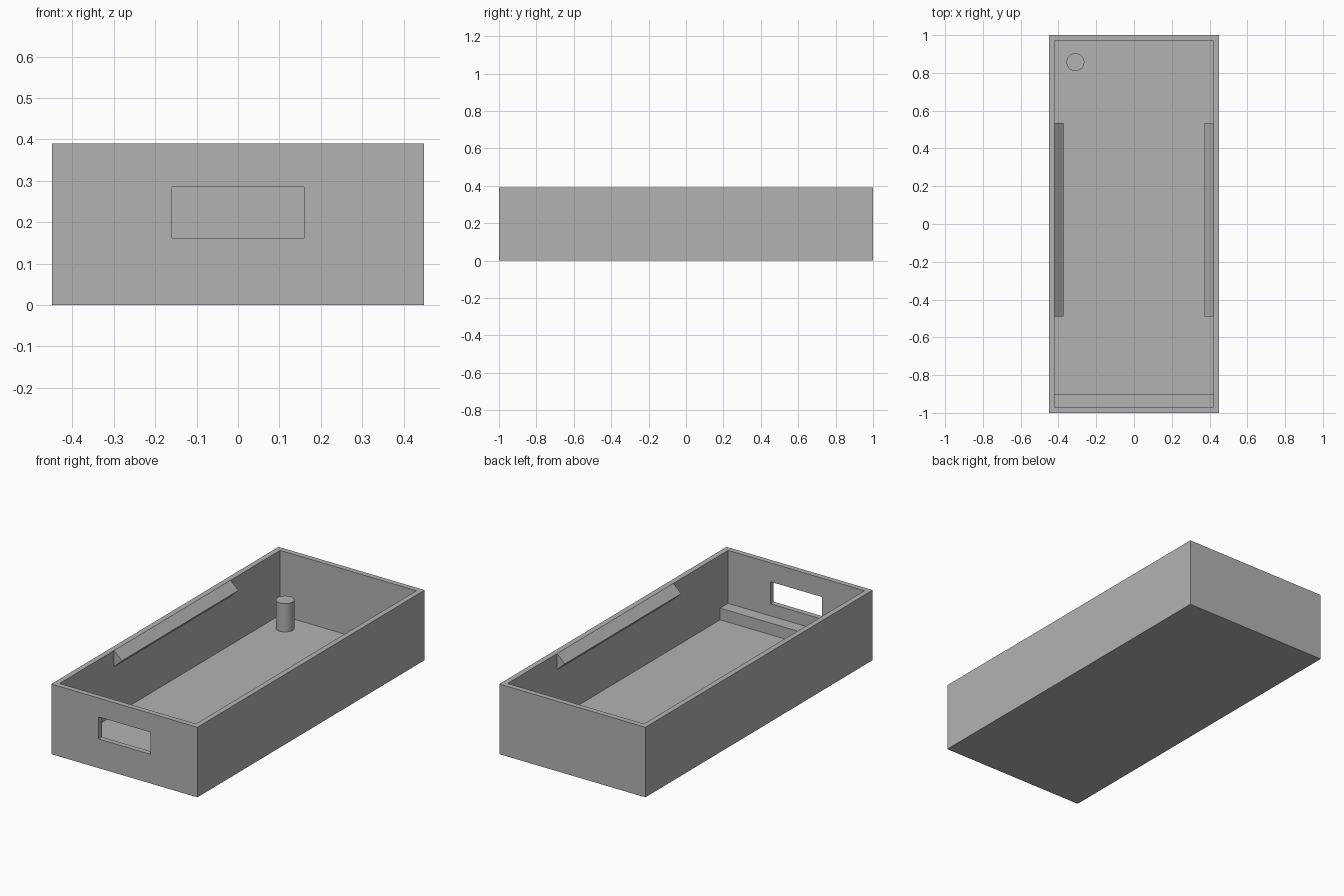
import bpy
import bmesh

if "Cube" in bpy.data.objects:
    bpy.data.objects.remove(bpy.data.objects["Cube"])

WIDTH, LENGTH, HEIGHT, WALL = 0.9, 2.0, 0.39, 0.03
IN_X, IN_Y = WIDTH / 2 - WALL, LENGTH / 2 - WALL

grey = bpy.data.materials.new("plain grey")
grey.use_nodes = True
grey.diffuse_color = (0.45, 0.45, 0.45, 1)
grey.node_tree.nodes["Principled BSDF"].inputs["Base Color"].default_value = grey.diffuse_color


def finish(name, bm):
    bmesh.ops.recalc_face_normals(bm, faces=bm.faces)
    mesh = bpy.data.meshes.new(name)
    bm.to_mesh(mesh)
    bm.free()
    mesh.materials.append(grey)
    obj = bpy.data.objects.new(name, mesh)
    bpy.context.collection.objects.link(obj)
    return obj


def box(name, low, high):
    bm = bmesh.new()
    bmesh.ops.create_cube(bm, size=1)
    for v in bm.verts:
        v.co = [l if c < 0 else h for c, l, h in zip(v.co, low, high)]
    return finish(name, bm)


def prism(name, profile, y0, y1):
    """Extrude an x-z profile along y."""
    bm = bmesh.new()
    face = bm.faces.new([bm.verts.new((x, y0, z)) for x, z in profile])
    grown = bmesh.ops.extrude_face_region(bm, geom=[face])["geom"]
    moved = [g for g in grown if isinstance(g, bmesh.types.BMVert)]
    bmesh.ops.translate(bm, verts=moved, vec=(0, y1 - y0, 0))
    return finish(name, bm)


def cut(target, cutter):
    cutter.hide_render = True
    mod = target.modifiers.new("cut", "BOOLEAN")
    mod.operation = "DIFFERENCE"
    mod.solver = "EXACT"
    mod.object = cutter
    bpy.context.view_layer.objects.active = target
    bpy.ops.object.modifier_apply(modifier=mod.name)
    bpy.data.objects.remove(cutter)


# Open tray with a window through the front wall
tray = box("tray", (-WIDTH / 2, -LENGTH / 2, 0), (WIDTH / 2, LENGTH / 2, HEIGHT))
cut(tray, box("cavity_cutter", (-IN_X, -IN_Y, WALL), (IN_X, IN_Y, HEIGHT + 0.1)))
cut(tray, box("window_cutter", (-0.16, -1.1, 0.162), (0.16, -0.93, 0.285)))

# Low step inside the front wall
box("front_step", (-IN_X, -IN_Y, WALL), (IN_X, -0.9, 0.095))

# Triangular rails under the rim of both side walls
for side, name in ((1, "left_rail"), (-1, "right_rail")):
    profile = [(side * IN_X, HEIGHT), (side * IN_X, 0.3), (side * 0.372, 0.345)]
    prism(name, profile, -0.49, 0.535)

# Round post in the back right corner
bpy.ops.mesh.primitive_cylinder_add(vertices=48, radius=0.047, depth=0.158,
                                    location=(-0.31, 0.857, WALL + 0.079))
post = bpy.context.object
post.name = "post"
post.data.materials.append(grey)
bpy.ops.object.shade_smooth_by_angle()
